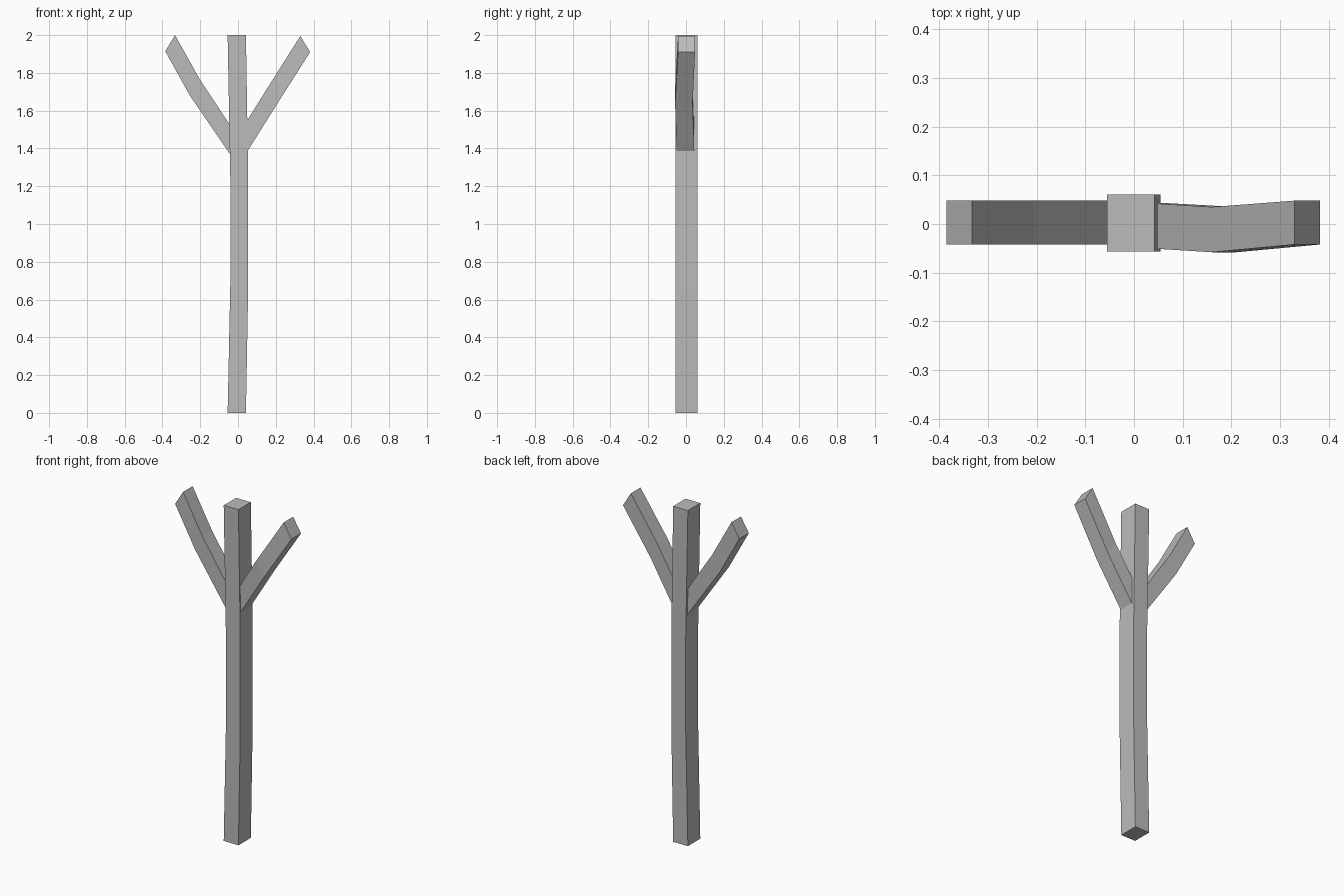
import bpy
import bmesh

cube = bpy.data.objects.get("Cube")
if cube:
    bpy.data.objects.remove(cube, do_unlink=True)

grey = bpy.data.materials.new("plain grey")
grey.use_nodes = True
colour = (0.5, 0.5, 0.5, 1)
grey.diffuse_color = colour
grey.node_tree.nodes["Principled BSDF"].inputs["Base Color"].default_value = colour


def square_limb(name, sections):
    """Loft a four-sided limb; a section is two (x, z) edges and a y range."""
    bm = bmesh.new()
    rings = []
    for (xa, za), (xb, zb), (y0, y1) in sections:
        corners = [(xa, y0, za), (xb, y0, zb), (xb, y1, zb), (xa, y1, za)]
        rings.append([bm.verts.new(c) for c in corners])
    for low, high in zip(rings, rings[1:]):
        for i in range(4):
            j = (i + 1) % 4
            bm.faces.new((low[i], low[j], high[j], high[i]))
    bm.faces.new(rings[0][::-1])
    bm.faces.new(rings[-1])
    bmesh.ops.recalc_face_normals(bm, faces=bm.faces[:])
    mesh = bpy.data.meshes.new(name)
    bm.to_mesh(mesh)
    bm.free()
    mesh.materials.append(grey)
    obj = bpy.data.objects.new(name, mesh)
    bpy.context.collection.objects.link(obj)


# Slightly bowed trunk
depth = (-0.056, 0.061)
square_limb("trunk", [
    ((-0.055, 0), (0.042, 0), depth),
    ((-0.041, 0.67), (0.054, 0.67), depth),
    ((-0.041, 1.25), (0.054, 1.25), depth),
    ((-0.055, 2), (0.042, 2), depth),
])

# Branch bent sideways, rooted inside the trunk
flat = (-0.042, 0.048)
square_limb("right_branch", [
    ((0.0, 1.46), (-0.03, 1.352), flat),
    ((-0.205, 1.77), (-0.255, 1.68), flat),
    ((-0.333, 2), (-0.385, 1.915), flat),
])

# Branch bent towards the front
square_limb("left_branch", [
    ((0.0, 1.47), (0.03, 1.353), (-0.048, 0.045)),
    ((0.16, 1.727), (0.21, 1.64), (-0.058, 0.035)),
    ((0.33, 1.995), (0.382, 1.91), flat),
])
